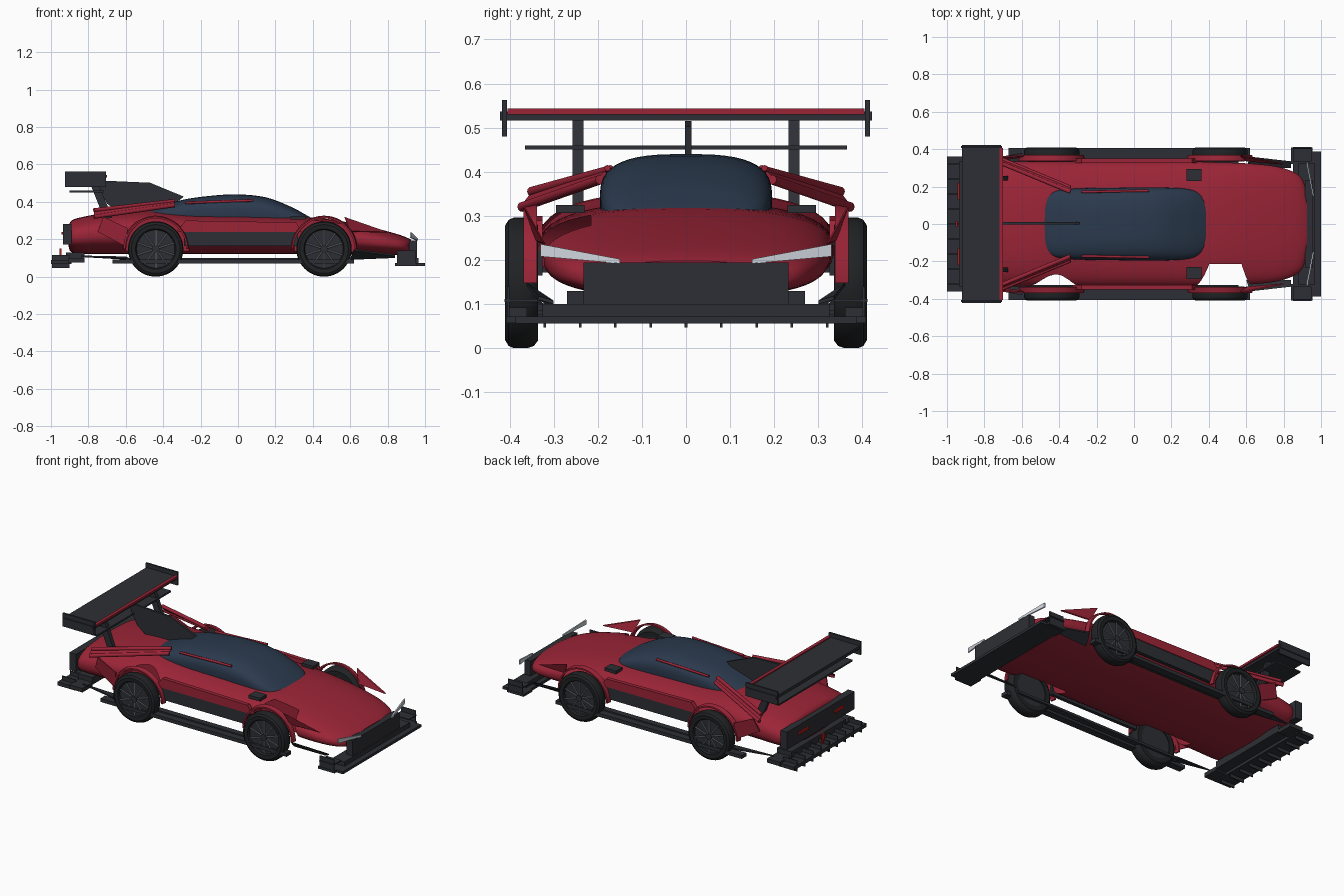
import bpy, bmesh, math
from mathutils import Vector

if "Cube" in bpy.data.objects:
    bpy.data.objects.remove(bpy.data.objects["Cube"])


def material(name, rgb):
    m = bpy.data.materials.new(name)
    m.diffuse_color = (*rgb, 1)
    m.use_nodes = True
    m.node_tree.nodes["Principled BSDF"].inputs["Base Color"].default_value = m.diffuse_color
    return m


RED = material("red_paint", (0.33, 0.018, 0.038))
DARK = material("dark_trim", (0.026, 0.028, 0.035))
TYRE = material("tyre_rubber", (0.015, 0.016, 0.018))
GLASS = material("tinted_glass", (0.024, 0.042, 0.075))
LIGHT = material("lamp_white", (0.62, 0.67, 0.72))
METAL = material("spoke_metal", (0.22, 0.23, 0.25))
LAMP = material("lamp_red", (0.5, 0.01, 0.01))


def finish(bm, name, mat, smooth=False):
    bmesh.ops.recalc_face_normals(bm, faces=bm.faces)
    me = bpy.data.meshes.new(name)
    bm.to_mesh(me)
    bm.free()
    ob = bpy.data.objects.new(name, me)
    bpy.context.collection.objects.link(ob)
    me.materials.append(mat)
    if smooth:
        shade(ob)
    return ob


def shade(ob):
    bpy.ops.object.select_all(action='DESELECT')
    ob.select_set(True)
    bpy.context.view_layer.objects.active = ob
    bpy.ops.object.shade_smooth_by_angle(angle=math.radians(35))


def prism(name, pts, offset, mat):
    """Polygon of 3D points extruded along an offset vector."""
    bm = bmesh.new()
    off = Vector(offset)
    a = [bm.verts.new(p) for p in pts]
    b = [bm.verts.new(Vector(p) + off) for p in pts]
    n = len(pts)
    bm.faces.new(a)
    bm.faces.new(b[::-1])
    for i in range(n):
        bm.faces.new((a[i], b[i], b[(i + 1) % n], a[(i + 1) % n]))
    return finish(bm, name, mat)


def box(name, x0, x1, y0, y1, z0, z1, mat):
    return prism(name, [(x0, y0, z0), (x1, y0, z0), (x1, y1, z0), (x0, y1, z0)],
                 (0, 0, z1 - z0), mat)


def rod(name, a, b, r, mat, n=12):
    a, b = Vector(a), Vector(b)
    bm = bmesh.new()
    bmesh.ops.create_cone(bm, cap_ends=True, segments=n, radius1=r, radius2=r, depth=(b - a).length)
    q = (b - a).to_track_quat('Z', 'Y')
    for v in bm.verts:
        v.co = q @ v.co + (a + b) / 2
    return finish(bm, name, mat, True)


def loft(name, stations, power, mat, sub=4, n=48):
    """Superellipse sections (x, half width, z low, z high), smoothly interpolated."""
    S = [Vector(s) for s in stations]
    rows = []
    for i in range(len(S) - 1):
        p0, p1, p2, p3 = S[max(i - 1, 0)], S[i], S[i + 1], S[min(i + 2, len(S) - 1)]
        for k in range(sub):
            t = k / sub
            rows.append(0.5 * (2 * p1 + (p2 - p0) * t + (2 * p0 - 5 * p1 + 4 * p2 - p3) * t ** 2
                               + (3 * p1 - p0 - 3 * p2 + p3) * t ** 3))
    rows.append(S[-1])
    bm = bmesh.new()
    rings = []
    for x, w, z0, z1 in rows:
        ring = []
        for j in range(n):
            a = 2 * math.pi * (j + 0.5) / n
            c, s = math.cos(a), math.sin(a)
            e = 2 / power
            ring.append(bm.verts.new((x, w * math.copysign(abs(c) ** e, c),
                                      (z0 + z1) / 2 + (z1 - z0) / 2 * math.copysign(abs(s) ** e, s))))
        rings.append(ring)
    for r, q in zip(rings, rings[1:]):
        for j in range(n):
            bm.faces.new((r[j], r[(j + 1) % n], q[(j + 1) % n], q[j]))
    bm.faces.new(rings[0])
    bm.faces.new(rings[-1][::-1])
    return finish(bm, name, mat, True)


def lathe(name, prof, x, z, mat, a0=0, a1=360, n=48, closed=True):
    """Profile of (y, radius) swept about the y axis."""
    bm = bmesh.new()
    full = a1 - a0 == 360
    rings = []
    for i in range(n if full else n + 1):
        a = math.radians(a0 + (a1 - a0) * i / n)
        rings.append([bm.verts.new((x + r * math.cos(a), y, z + r * math.sin(a))) for y, r in prof])
    m = len(prof)
    for i in range(n):
        p, q = rings[i], rings[(i + 1) % len(rings)]
        for j in range(m):
            bm.faces.new((p[j], q[j], q[(j + 1) % m], p[(j + 1) % m]))
    if not full:
        bm.faces.new(rings[0])
        bm.faces.new(rings[-1][::-1])
    return finish(bm, name, mat, True)


# Main body shell with wheel wells cut out
body = loft("body_shell", [
    (-0.905, 0.27, 0.16, 0.26), (-0.895, 0.31, 0.135, 0.295), (-0.85, 0.33, 0.122, 0.315),
    (-0.7, 0.335, 0.12, 0.342), (-0.5, 0.335, 0.12, 0.355), (-0.25, 0.335, 0.12, 0.335),
    (0.05, 0.335, 0.12, 0.33), (0.3, 0.335, 0.12, 0.322), (0.45, 0.33, 0.12, 0.312),
    (0.6, 0.325, 0.118, 0.288), (0.75, 0.31, 0.115, 0.255), (0.85, 0.28, 0.115, 0.228),
    (0.9, 0.24, 0.118, 0.21), (0.925, 0.17, 0.13, 0.198)], 2.5, RED)
WHEELS = (-0.44, 0.46)
cutters = []
for wx in WHEELS:
    for s in (-1, 1):
        c = rod("well_cutter", (wx + 0.01, s * 0.215, 0.148), (wx + 0.01, s * 0.5, 0.148), 0.168, RED, 48)
        c.hide_render = True
        mod = body.modifiers.new("well", 'BOOLEAN')
        mod.object, mod.solver = c, 'EXACT'
        cutters.append(c)
dg = bpy.context.evaluated_depsgraph_get()
cut = bpy.data.meshes.new_from_object(body.evaluated_get(dg))
body.modifiers.clear()
body.data = cut
for c in cutters:
    bpy.data.objects.remove(c)
shade(body)

# Canopy
loft("canopy", [
    (-0.495, 0.10, 0.27, 0.342), (-0.485, 0.14, 0.26, 0.35), (-0.44, 0.178, 0.25, 0.368),
    (-0.3, 0.19, 0.24, 0.41), (-0.15, 0.193, 0.24, 0.432), (0.0, 0.195, 0.24, 0.44),
    (0.15, 0.195, 0.24, 0.424), (0.28, 0.188, 0.24, 0.375), (0.35, 0.165, 0.25, 0.338),
    (0.385, 0.12, 0.27, 0.318), (0.395, 0.08, 0.28, 0.31)], 2.9, GLASS)

for s, side in ((-1, "right"), (1, "left")):
    def sbox(name, x0, x1, y0, y1, z0, z1, mat):
        return box(f"{side}_{name}", x0, x1, s * y0, s * y1, z0, z1, mat)

    # Wheels, rims, spokes and arches
    for wx, end in zip(WHEELS, ("rear", "front")):
        nm = f"{side}_{end}"
        z = 0.148
        lathe(nm + "_tyre", [(s * y, r) for y, r in (
            (0.335, 0.1), (0.335, 0.13), (0.345, 0.143), (0.36, 0.148), (0.39, 0.148),
            (0.402, 0.143), (0.41, 0.13), (0.408, 0.108), (0.398, 0.102))], wx, z, TYRE)
        rod(nm + "_rim", (wx, s * 0.34, z), (wx, s * 0.394, z), 0.104, DARK, 40)
        rod(nm + "_hub", (wx, s * 0.39, z), (wx, s * 0.406, z), 0.02, DARK, 20)
        for k in range(10):
            a = math.radians(36 * k + 18)
            d = Vector((math.cos(a), 0, math.sin(a)))
            c = Vector((wx, s * 0.397, z))
            rod(f"{nm}_spoke", c + d * 0.016, c + d * 0.102, 0.004, METAL, 6)
        lathe(nm + "_arch", [(s * 0.338, 0.168), (s * 0.368, 0.163), (s * 0.368, 0.172), (s * 0.338, 0.178)],
              wx, z, RED, 0, 180, 32)

    # Flank panels and skirts
    sbox("flank_inset", -0.29, 0.32, 0.325, 0.346, 0.165, 0.24, DARK)
    prism(side + "_shoulder_panel", [(-0.33, s * 0.325, 0.24), (0.34, s * 0.325, 0.24),
          (0.31, s * 0.325, 0.29), (-0.28, s * 0.325, 0.30)], (0, s * 0.025, 0), RED)
    sbox("skirt", -0.67, 0.62, 0.36, 0.405, 0.07, 0.092, DARK)
    sbox("skirt_inner", -0.6, 0.56, 0.325, 0.362, 0.085, 0.1, DARK)
    # Fender spears ahead of the front wheel, rear quarter blades
    prism(side + "_front_fender_spear", [(0.57, s * 0.362, 0.315), (0.80, s * 0.318, 0.235),
          (0.60, s * 0.335, 0.24)], (0, s * 0.006, 0.004), RED)
    prism(side + "_rear_quarter_blade", [(-0.60, s * 0.355, 0.16), (-0.59, s * 0.362, 0.26),
          (-0.72, s * 0.355, 0.32), (-0.75, s * 0.335, 0.24)], (0, s * 0.008, 0), RED)
    # Low dive planes
    prism(side + "_front_dive_plane", [(0.60, s * 0.30, 0.09), (0.62, s * 0.36, 0.14),
          (0.84, s * 0.335, 0.11), (0.84, s * 0.30, 0.10)], (0, 0, 0.008), DARK)
    prism(side + "_rear_dive_plane", [(-0.58, s * 0.32, 0.09), (-0.60, s * 0.38, 0.10),
          (-0.84, s * 0.335, 0.105)], (0, 0, 0.008), DARK)
    # Mirrors, roof rails, headlights
    sbox("mirror", 0.28, 0.36, 0.23, 0.295, 0.306, 0.325, DARK)
    rod(side + "_roof_rail", (-0.28, s * 0.172, 0.395), (0.08, s * 0.178, 0.408), 0.007, RED)
    prism(side + "_headlight", [(0.955, s * 0.15, 0.192), (0.955, s * 0.15, 0.202),
          (0.92, s * 0.33, 0.236), (0.92, s * 0.33, 0.208)], (0.008, 0, 0), LIGHT)
    # Buttress: blade between two rods
    rod(side + "_buttress_upper", (-0.34, s * 0.172, 0.404), (-0.77, s * 0.35, 0.355), 0.011, RED)
    rod(side + "_buttress_lower", (-0.34, s * 0.195, 0.382), (-0.77, s * 0.372, 0.32), 0.011, RED)
    prism(side + "_buttress_blade", [(-0.34, s * 0.172, 0.402), (-0.34, s * 0.20, 0.375),
          (-0.77, s * 0.372, 0.315), (-0.77, s * 0.345, 0.352)], (0, 0, 0.01), RED)
    # Wing supports and end plates
    prism(side + "_wing_strut", [(-0.80, s * 0.232, 0.52), (-0.755, s * 0.232, 0.52),
          (-0.67, s * 0.232, 0.31), (-0.715, s * 0.232, 0.31)], (0, s * 0.025, 0), DARK)
    sbox("wing_end_plate", -0.925, -0.705, 0.406, 0.417, 0.48, 0.563, DARK)
    # Splitter pads and diffuser side boxes
    sbox("splitter_pad", 0.84, 0.955, 0.32, 0.408, 0.057, 0.072, DARK)
    sbox("splitter_blade", 0.85, 0.95, 0.335, 0.412, 0.105, 0.111, DARK)
    sbox("splitter_plate", 0.85, 0.95, 0.40, 0.406, 0.06, 0.14, DARK)
    sbox("diffuser_side_box", -0.91, -0.82, 0.27, 0.37, 0.075, 0.1, DARK)
    sbox("tail_lamp", -0.943, -0.933, 0.13, 0.22, 0.225, 0.24, LAMP)

# Rear wing and shark fin
box("wing_main_plane", -0.92, -0.71, -0.422, 0.422, 0.516, 0.536, DARK)
box("wing_red_edge", -0.72, -0.70, -0.405, 0.405, 0.53, 0.543, RED)
box("wing_lower_plane", -0.90, -0.72, -0.365, 0.365, 0.45, 0.46, DARK)
prism("spine_fin", [(-0.76, -0.002, 0.515), (-0.47, -0.002, 0.502), (-0.29, -0.002, 0.428),
                    (-0.36, -0.002, 0.37), (-0.62, -0.002, 0.33), (-0.70, -0.002, 0.39)], (0, 0.014, 0), DARK)

# Nose grille and splitter
box("nose_grille", 0.915, 0.957, -0.232, 0.232, 0.097, 0.194, DARK)
box("splitter", 0.85, 1.0, -0.388, 0.388, 0.056, 0.072, DARK)
box("splitter_riser", 0.88, 0.965, -0.325, 0.325, 0.07, 0.1, DARK)

# Tail panel and diffuser
box("tail_panel", -0.935, -0.89, -0.335, 0.335, 0.172, 0.282, DARK)
box("diffuser", -1.0, -0.89, -0.36, 0.36, 0.068, 0.09, DARK)
box("diffuser_mount", -0.92, -0.82, -0.27, 0.27, 0.085, 0.13, DARK)
for k in range(-4, 5):
    box("diffuser_fin", -0.995, -0.9, k * 0.08 - 0.003, k * 0.08 + 0.003, 0.047, 0.115, DARK)
box("rain_lamp", -0.955, -0.945, -0.015, 0.015, 0.09, 0.15, LAMP)
